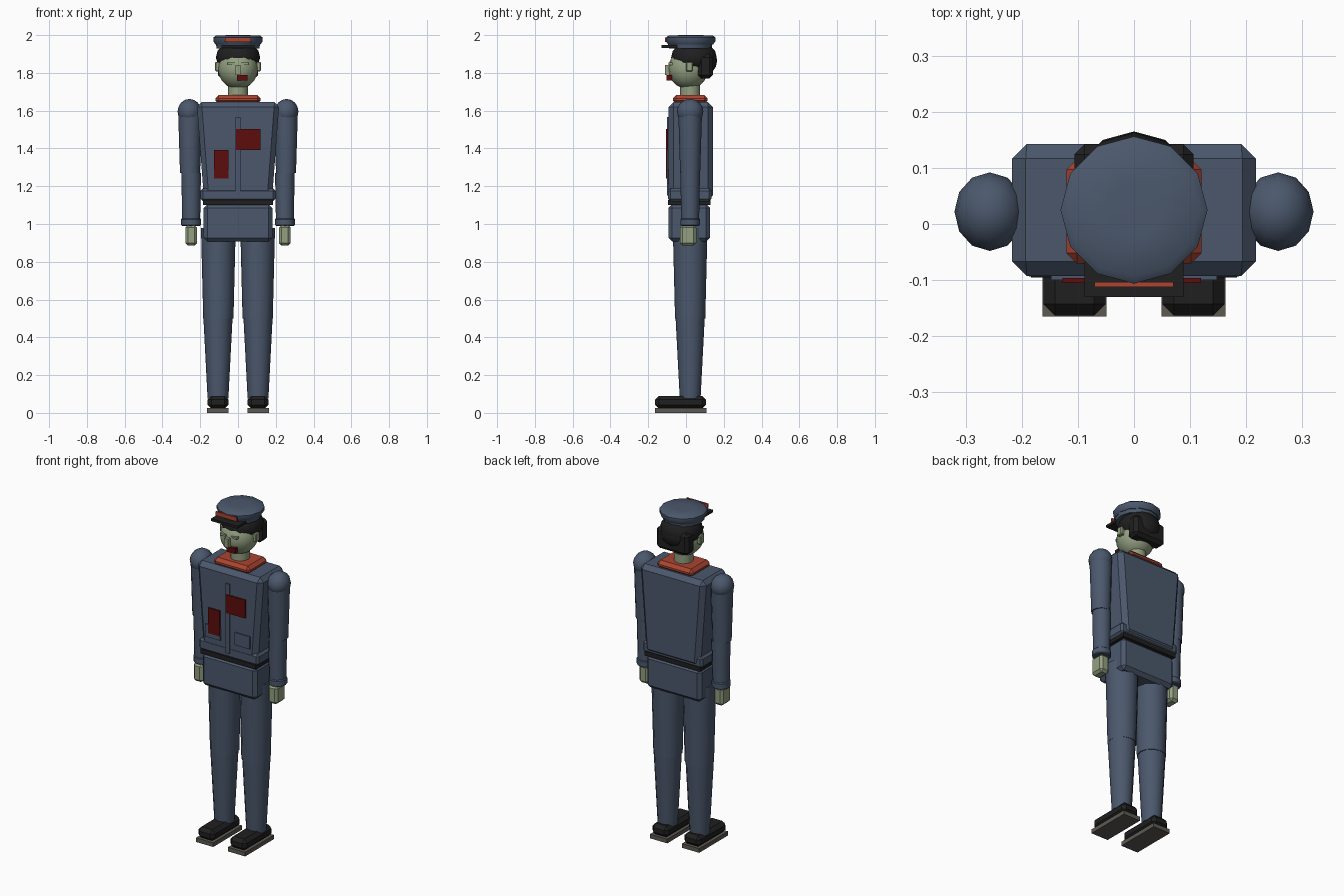
import bpy, bmesh, math
from mathutils import Matrix, Vector

cube = bpy.data.objects.get("Cube")
if cube:
    bpy.data.objects.remove(cube, do_unlink=True)


def material(name, rgb):
    m = bpy.data.materials.new(name)
    m.use_nodes = True
    m.diffuse_color = (*rgb, 1)
    m.node_tree.nodes["Principled BSDF"].inputs["Base Color"].default_value = (*rgb, 1)
    return m


NAVY = material("navy cloth", (0.07, 0.097, 0.15))
SKIN = material("pale skin", (0.29, 0.35, 0.22))
RED = material("orange red trim", (0.4, 0.058, 0.03))
DARK_RED = material("dark red", (0.11, 0.004, 0.004))
BLACK = material("black", (0.014, 0.014, 0.014))
SOLE = material("grey sole", (0.11, 0.1, 0.085))
DEPTH = 0.022  # y of the body axis


def finish(name, bm, mat, smooth=False):
    bmesh.ops.recalc_face_normals(bm, faces=bm.faces)
    mesh = bpy.data.meshes.new(name)
    bm.to_mesh(mesh)
    bm.free()
    mesh.materials.append(mat)
    ob = bpy.data.objects.new(name, mesh)
    bpy.context.collection.objects.link(ob)
    if smooth:
        bpy.ops.object.select_all(action='DESELECT')
        ob.select_set(True)
        bpy.context.view_layer.objects.active = ob
        bpy.ops.object.shade_smooth_by_angle(angle=math.radians(40))
    return ob


def box(name, mat, x, y, z, bevel=0, bottom=1):
    """Box between bounds, with chamfered edges and an optional narrower bottom."""
    bm = bmesh.new()
    bmesh.ops.create_cube(bm, size=1)
    mid = Vector([(r[0] + r[1]) / 2 for r in (x, y, z)])
    size = Vector([r[1] - r[0] for r in (x, y, z)])
    for v in bm.verts:
        if v.co.z < 0:
            v.co.x *= bottom
        v.co = v.co * size + mid
    if bevel:
        bmesh.ops.bevel(bm, geom=bm.edges[:], offset=bevel, segments=1,
                        affect='EDGES', profile=0.5)
    return finish(name, bm, mat)


def ball(name, mat, centre, radii, segments=12, rings=8):
    bm = bmesh.new()
    bmesh.ops.create_uvsphere(bm, u_segments=segments, v_segments=rings, radius=1)
    bm.transform(Matrix.Translation(centre) @ Matrix.Diagonal((*radii, 1)))
    return finish(name, bm, mat, True)


def lathe(name, mat, x, y, profile, sides=12):
    """Stack rings of (radius, z) around a vertical axis and cap both ends."""
    bm = bmesh.new()
    rings = []
    for r, z in profile:
        turn = [i * math.tau / sides for i in range(sides)]
        rings.append([bm.verts.new((x + r * math.cos(a), y + r * math.sin(a), z)) for a in turn])
    for low, high in zip(rings, rings[1:]):
        for i in range(sides):
            j = (i + 1) % sides
            bm.faces.new((low[i], low[j], high[j], high[i]))
    bm.faces.new(rings[0])
    bm.faces.new(rings[-1])
    return finish(name, bm, mat, True)


def span(centre, half):
    return (centre - half, centre + half)


# Limbs, hands and boots on both sides
for side, s in (("left", 1), ("right", -1)):
    foot = span(s * 0.106, 0.057)
    box(side + "_sole", SOLE, foot, (-0.165, 0.108), (0, 0.025))
    box(side + "_boot", BLACK, span(s * 0.106, 0.055), (-0.163, 0.106), (0.022, 0.09), 0.02)
    lathe(side + "_shin", NAVY, s * 0.106, DEPTH, [(0.055, 0.075), (0.077, 0.5)])
    lathe(side + "_thigh", NAVY, s * 0.104, DEPTH, [(0.08, 0.5), (0.092, 0.98)])
    ball(side + "_shoulder", NAVY, (s * 0.257, DEPTH, 1.595), (0.063, 0.07, 0.067))
    lathe(side + "_upper_arm", NAVY, s * 0.254, DEPTH, [(0.053, 1.27), (0.063, 1.6)])
    lathe(side + "_forearm", NAVY, s * 0.248, DEPTH, [(0.047, 1.0), (0.052, 1.27)])
    lathe(side + "_cuff", NAVY, s * 0.249, DEPTH,
          [(0.047, 0.99), (0.052, 0.995), (0.052, 1.025), (0.047, 1.03)])
    box(side + "_hand", SKIN, span(s * 0.248, 0.031), (-0.033, 0.055), (0.885, 0.995), 0.014)

# Jacket body
box("jacket_skirt", NAVY, span(0, 0.182), (-0.093, 0.127), (0.907, 1.105), 0.02)
box("belt", BLACK, span(0, 0.184), (-0.095, 0.13), (1.1, 1.127))
box("waist_band", NAVY, span(0, 0.198), (-0.094, 0.134), (1.12, 1.188), 0.012)
box("jacket_torso", NAVY, span(0, 0.219), (-0.093, 0.143), (1.125, 1.645), 0.026, 0.82)
box("collar_base", RED, span(0, 0.12), (-0.07, 0.115), (1.635, 1.682), 0.018)

# Jacket front details
box("placket", NAVY, span(0, 0.013), (-0.101, -0.092), (1.15, 1.567))
for side, s in (("left", 1), ("right", -1)):
    box(side + "_pocket", NAVY, span(s * 0.098, 0.05), (-0.1, -0.092), (1.213, 1.288))
box("chest_patch", DARK_RED, (-0.011, 0.119), (-0.105, -0.096), (1.393, 1.502))
box("side_patch", DARK_RED, (-0.127, -0.05), (-0.105, -0.096), (1.24, 1.392))

# Neck, head and face
lathe("neck", SKIN, 0, DEPTH, [(0.053, 1.66), (0.053, 1.76)])
ball("head", SKIN, (0, 0.012, 1.822), (0.106, 0.106, 0.108), 16, 10)
box("nose", SKIN, span(0, 0.013), (-0.112, -0.08), (1.79, 1.842))
box("mouth", DARK_RED, (-0.005, 0.05), (-0.102, -0.075), (1.76, 1.79))
for side, s in (("left", 1), ("right", -1)):
    box(side + "_ear", SKIN, span(s * 0.109, 0.012), (0.0, 0.036), (1.808, 1.858), 0.004)
    box(side + "_eye", SKIN, span(s * 0.036, 0.019), (-0.093, -0.07), (1.842, 1.854))

# Hair
ball("hair_cap", BLACK, (0, 0.042, 1.882), (0.117, 0.121, 0.09), 12, 8)
box("hair_back", BLACK, span(0, 0.106), (0.064, 0.142), (1.77, 1.9), 0.018)
ball("hair_bulge", BLACK, (0, 0.085, 1.865), (0.095, 0.08, 0.08), 10, 8)

# Peaked cap
lathe("cap_band", NAVY, 0, DEPTH, [(0.113, 1.93), (0.119, 1.962)])
lathe("cap_crown", NAVY, 0, DEPTH + 0.003,
      [(0.119, 1.95), (0.131, 1.968), (0.131, 1.987), (0.118, 1.997), (0.05, 2.0)])
box("cap_peak", BLACK, span(0, 0.088), (-0.13, -0.03), (1.932, 1.947))
box("cap_badge", RED, span(0, 0.07), (-0.112, -0.103), (1.963, 1.987))
